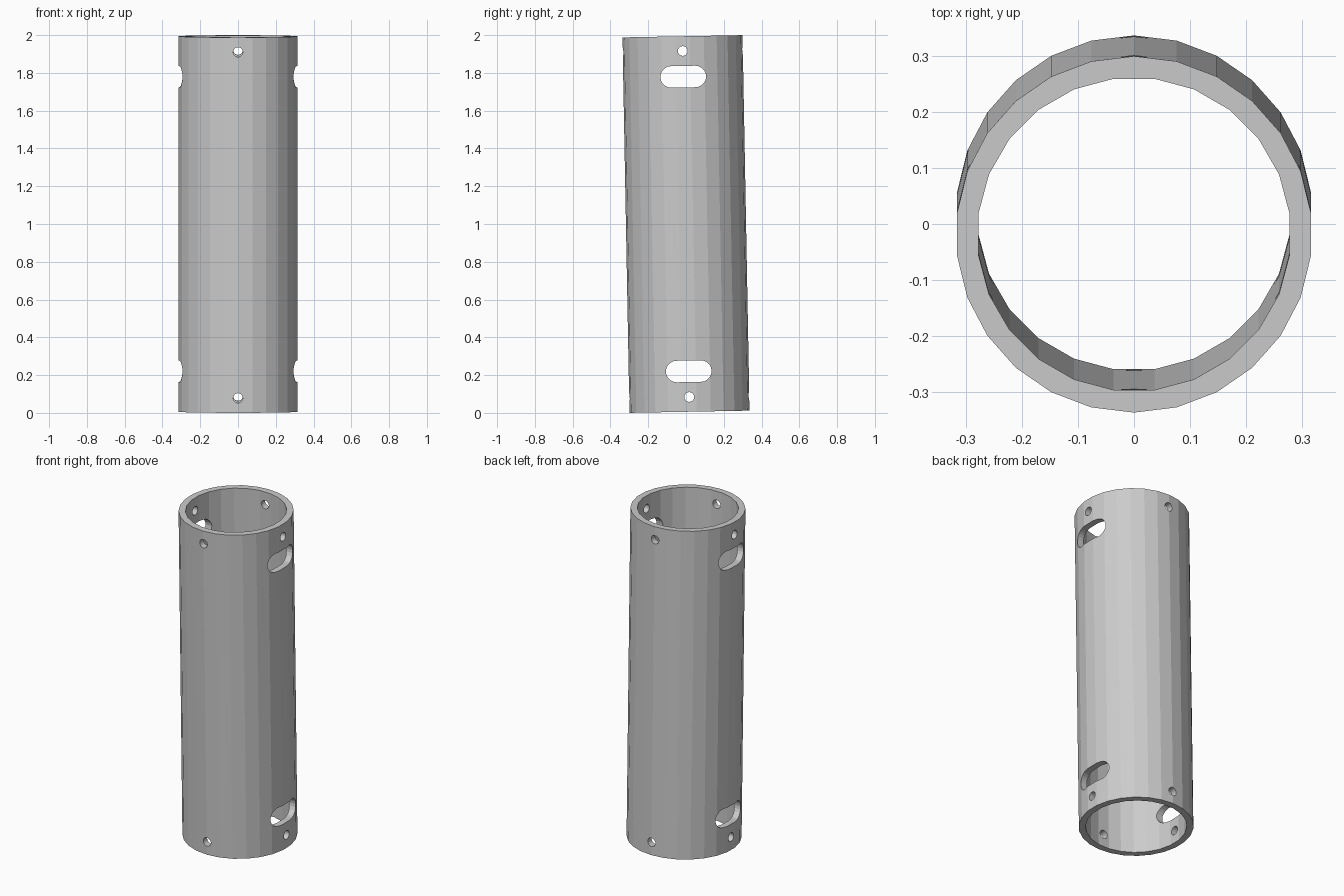
import bpy, bmesh
from math import sin, cos, pi
from mathutils import Matrix

if "Cube" in bpy.data.objects:
    bpy.data.objects.remove(bpy.data.objects["Cube"])

R_OUT, R_IN, LENGTH, TILT = 0.318, 0.28, 1.988, 0.0186


def circle(r, n, offset=0.0):
    return [(r * sin(2 * pi * (i + offset) / n), r * cos(2 * pi * (i + offset) / n))
            for i in range(n)]


def slot(half_width, r, n=10):
    # Rounded slot outline: two half circles joined by straight sides
    right = [(half_width - r + r * sin(pi * i / n), r * cos(pi * i / n)) for i in range(n + 1)]
    return right + [(-x, -y) for x, y in right]


def prism(name, outline, depth, matrix=Matrix()):
    # Outline in XY extruded along Z, centred, then placed
    bm = bmesh.new()
    low = [bm.verts.new((x, y, -depth / 2)) for x, y in outline]
    high = [bm.verts.new((x, y, depth / 2)) for x, y in outline]
    bm.faces.new(low)
    bm.faces.new(high)
    n = len(outline)
    for i in range(n):
        j = (i + 1) % n
        bm.faces.new((low[i], low[j], high[j], high[i]))
    bmesh.ops.recalc_face_normals(bm, faces=bm.faces)
    bm.transform(matrix)
    mesh = bpy.data.meshes.new(name)
    bm.to_mesh(mesh)
    bm.free()
    obj = bpy.data.objects.new(name, mesh)
    bpy.context.collection.objects.link(obj)
    return obj


def cut(target, cutter):
    mod = target.modifiers.new("cut", 'BOOLEAN')
    mod.operation, mod.solver, mod.object = 'DIFFERENCE', 'EXACT', cutter
    cutter.hide_render = True
    bpy.context.view_layer.objects.active = target
    bpy.ops.object.modifier_apply(modifier=mod.name)
    bpy.data.objects.remove(cutter)


# Tube wall
tube = prism("tube", circle(R_OUT, 26), LENGTH)
cut(tube, prism("bore_cutter", circle(R_IN, 24, 0.5), LENGTH + 0.2))

# Prism axis turned to lie along Y, or along X with the outline width along Y
along_y = Matrix.Rotation(pi / 2, 4, 'X')
along_x = Matrix.Rotation(pi / 2, 4, 'Z') @ along_y

# Bolt holes on all four sides and slots on left and right, at both ends
for s in (-1, 1):
    hole_at = Matrix.Translation((0, 0, s * 0.916))
    slot_at = Matrix.Translation((0, 0, s * 0.78))
    cut(tube, prism("hole_cutter_y", circle(0.026, 16), 1, hole_at @ along_y))
    cut(tube, prism("hole_cutter_x", circle(0.026, 16), 1, hole_at @ along_x))
    cut(tube, prism("slot_cutter", slot(0.121, 0.057), 1, slot_at @ along_x))

# Slight lean, standing on the ground
tube.rotation_euler = (TILT, 0, 0)
tube.location = (0, 0, 1)
